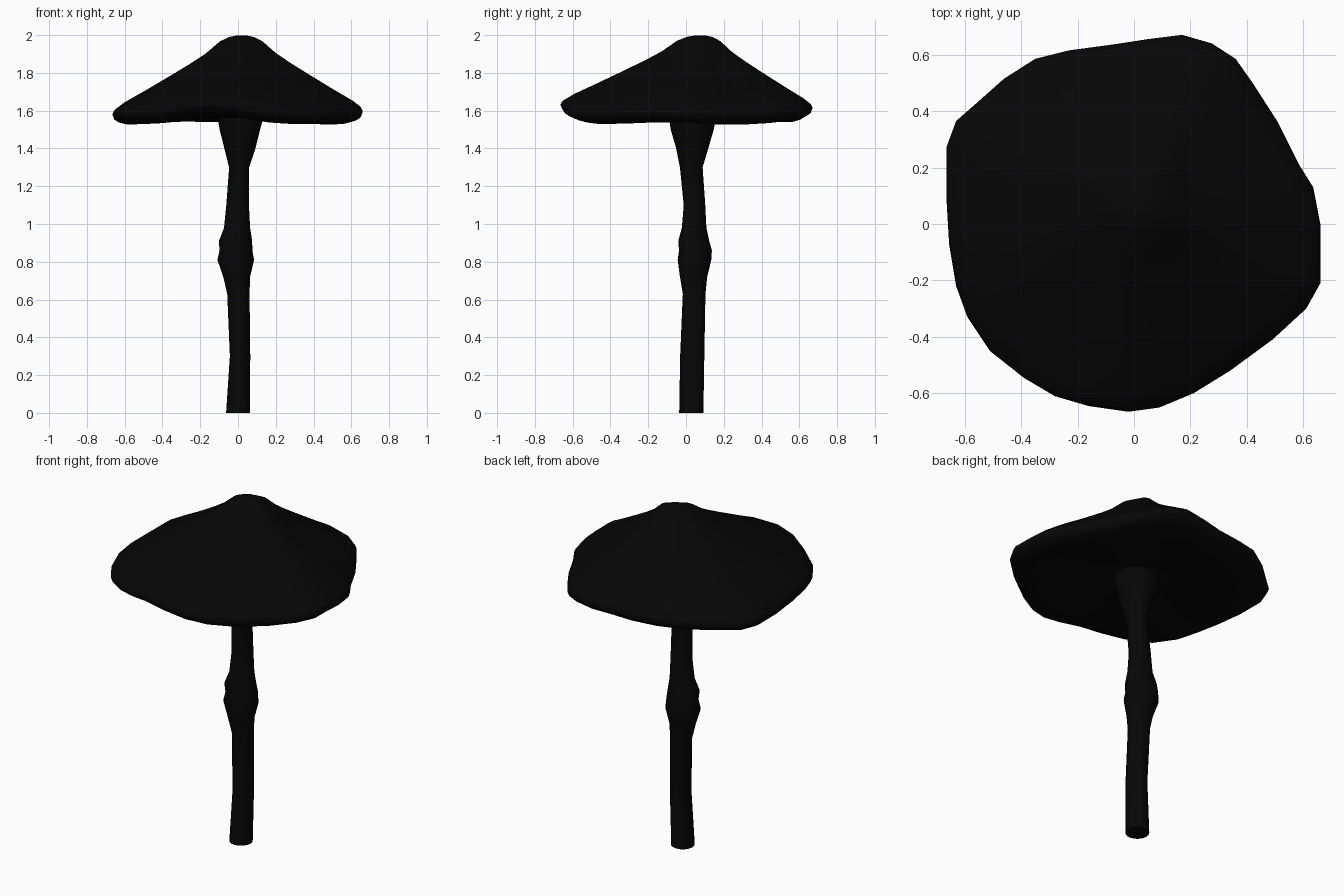
import bpy
import bmesh
from math import atan2, cos, sin, exp, pi, radians

default_cube = bpy.data.objects.get("Cube")
if default_cube:
    bpy.data.objects.remove(default_cube, do_unlink=True)

# One near-black colour for the whole mushroom
black = bpy.data.materials.new("soft black")
black.use_nodes = True
colour = (0.002, 0.002, 0.002, 1)
black.diffuse_color = colour
black.node_tree.nodes["Principled BSDF"].inputs["Base Color"].default_value = colour


def loft(name, rings, sharp_angle):
    """Skin a list of equal-length rings and close both ends."""
    bm = bmesh.new()
    loops = [[bm.verts.new(co) for co in ring] for ring in rings]
    for lower, upper in zip(loops, loops[1:]):
        for i in range(len(lower)):
            j = (i + 1) % len(lower)
            bm.faces.new((lower[i], lower[j], upper[j], upper[i]))
    bm.faces.new(loops[0])
    bm.faces.new(loops[-1])
    bmesh.ops.recalc_face_normals(bm, faces=bm.faces[:])
    mesh = bpy.data.meshes.new(name)
    bm.to_mesh(mesh)
    bm.free()
    obj = bpy.data.objects.new(name, mesh)
    mesh.materials.append(black)
    bpy.context.collection.objects.link(obj)
    bpy.ops.object.select_all(action="DESELECT")
    obj.select_set(True)
    bpy.context.view_layer.objects.active = obj
    bpy.ops.object.shade_smooth_by_angle(angle=radians(sharp_angle))
    return obj


# Cap: irregular outline in hundredths, anticlockwise from the left side
outline = [(66, 0), (63.5, 13), (58.5, 21), (51, 36), (42, 50), (36, 58.5),
           (27.5, 64), (17, 67), (5, 65.5), (-8, 63.5), (-23, 61.5),
           (-35, 58.5), (-46, 51.5), (-55, 43.5), (-63, 36.5), (-66.5, 27),
           (-66.5, 10), (-65.5, -7), (-63, -22), (-59, -33), (-51, -45),
           (-39, -54.5), (-28, -61), (-16, -64.5), (-2, -66.5), (9, -65),
           (21, -60), (34, -52), (49, -41), (61, -30), (66, -21), (66, -10)]
apex = (0.02, 0.08, 2.0)
hub = (0.015, 0.04, 1.56)


def bump(angle, centre, width):
    """Smooth bump of height one around a compass direction in degrees."""
    gap = (angle - radians(centre) + pi) % (2 * pi) - pi
    return exp(-(gap / radians(width)) ** 2)


def rim_height(x, y):
    """Wavy widest edge, lifted most at the front."""
    a = atan2(y, x)
    return (1.58 + 0.065 * bump(a, 257, 25) + 0.02 * bump(a, 345, 22)
            + 0.035 * bump(a, 75, 22) + 0.02 * bump(a, 122, 18) + 0.015 * bump(a, 195, 15))


# Outer skin as (spread, rise), from the peak to the widest edge
outer = [(0.04, 0.995), (0.1, 0.975), (0.17, 0.92), (0.28, 0.765), (0.4, 0.635),
         (0.55, 0.485), (0.75, 0.29), (0.92, 0.13), (0.985, 0.05), (1, 0)]
# Shallow underside as (spread, drop, blend to hub height), from the edge inwards
inner = [(0.985, 0.027, 0), (0.95, 0.043, 0), (0.88, 0.052, 0.1), (0.76, 0.045, 0.3),
         (0.6, 0.025, 0.55), (0.42, 0.01, 0.8), (0.25, 0, 1), (0.1, 0, 1)]


def scaled_ring(centre, spread, height):
    """Shrink the outline about a centre, with a height found from each edge point."""
    return [(centre[0] + (px / 100 - centre[0]) * spread,
             centre[1] + (py / 100 - centre[1]) * spread,
             height(rim_height(px, py))) for px, py in outline]


cap_rings = [scaled_ring(apex, s, lambda edge: edge + (apex[2] - edge) * rise)
             for s, rise in outer]
cap_rings += [scaled_ring(hub, s, lambda edge: edge + (hub[2] - edge) * blend - drop)
              for s, drop, blend in inner]
loft("cap", cap_rings, 70)

# Stem: (height, centre x, centre y, radius x, radius y), swollen midway, flared on top
stem_path = [(0, 0, 0.028, 0.063, 0.064), (0.3, 0.011, 0.033, 0.054, 0.064),
             (0.63, 0.002, 0.043, 0.059, 0.06), (0.72, -0.007, 0.04, 0.071, 0.072),
             (0.81, -0.012, 0.045, 0.097, 0.089), (0.86, -0.011, 0.05, 0.087, 0.087),
             (0.91, -0.013, 0.041, 0.088, 0.082), (0.98, -0.005, 0.043, 0.069, 0.065),
             (1.1, -0.002, 0.045, 0.06, 0.057), (1.3, 0.006, 0.028, 0.053, 0.06),
             (1.4, 0.01, 0.033, 0.082, 0.085), (1.5, 0.01, 0.033, 0.107, 0.114),
             (1.6, 0.015, 0.035, 0.13, 0.13)]
sides = 16
turns = [2 * pi * i / sides for i in range(sides)]
stem_rings = [[(cx + rx * cos(t), cy + ry * sin(t), z) for t in turns]
              for z, cx, cy, rx, ry in stem_path]
loft("stem", stem_rings, 50)
